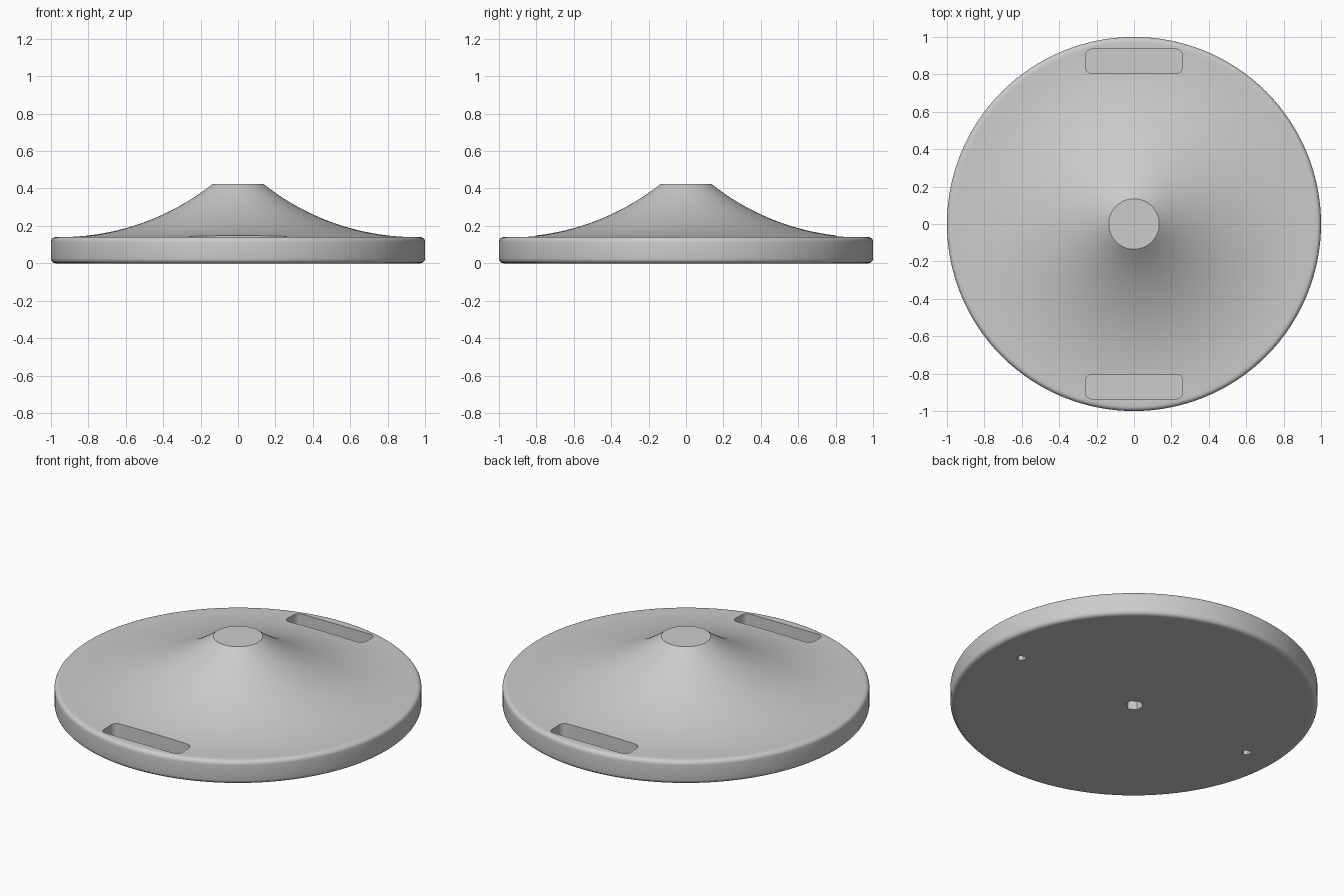
import bpy, bmesh
from math import sin, cos, pi, sqrt
from mathutils import Matrix

cube = bpy.data.objects.get("Cube")
if cube:
    bpy.data.objects.remove(cube, do_unlink=True)

RIM_Z, CAP_R, CAP_Z, FLARE_R, FILLET = 0.14, 0.135, 0.425, 0.95, 0.025

grey = bpy.data.materials.new("light grey")
grey.use_nodes = True
grey.diffuse_color = (0.6, 0.6, 0.6, 1)
grey.node_tree.nodes["Principled BSDF"].inputs["Base Color"].default_value = (0.6, 0.6, 0.6, 1)


def make_object(name, bm):
    bmesh.ops.recalc_face_normals(bm, faces=bm.faces)
    mesh = bpy.data.meshes.new(name)
    bm.to_mesh(mesh)
    bm.free()
    mesh.materials.append(grey)
    obj = bpy.data.objects.new(name, mesh)
    bpy.context.collection.objects.link(obj)
    return obj


def arc(cx, cz, radius, start, end, steps):
    return [(cx + radius * cos(start + (end - start) * i / steps),
             cz + radius * sin(start + (end - start) * i / steps)) for i in range(steps + 1)]


def lathe(name, profile, segments):
    bm = bmesh.new()
    rings = []
    for r, z in profile:
        rings.append([bm.verts.new((r * cos(2 * pi * i / segments), r * sin(2 * pi * i / segments), z))
                      for i in range(segments)])
    for a, b in zip(rings, rings[1:]):
        for i in range(segments):
            j = (i + 1) % segments
            bm.faces.new((a[i], a[j], b[j], b[i]))
    bm.faces.new(rings[0])
    bm.faces.new(rings[-1])
    return make_object(name, bm)


def slot_cutter(y, half_x=0.26, half_y=0.065, radius=0.035, floor=0.04):
    bm = bmesh.new()
    outline = []
    for k, (sx, sy) in enumerate(((1, 1), (-1, 1), (-1, -1), (1, -1))):
        outline += arc(sx * (half_x - radius), y + sy * (half_y - radius),
                       radius, k * pi / 2, (k + 1) * pi / 2, 6)
    face = bm.faces.new([bm.verts.new((px, py, floor)) for px, py in outline])
    top = bmesh.ops.extrude_face_region(bm, geom=[face])["geom"]
    bmesh.ops.translate(bm, vec=(0, 0, 0.3), verts=[v for v in top if isinstance(v, bmesh.types.BMVert)])
    return make_object("slot_cutter", bm)


def hole_cutter(x, radius, depth):
    bm = bmesh.new()
    bmesh.ops.create_cone(bm, cap_ends=True, segments=6, radius1=radius, radius2=radius,
                          depth=depth + 0.1, matrix=Matrix.Translation((x, 0, (depth - 0.1) / 2)))
    return make_object("hole_cutter", bm)


# Body: flat cap, concave flare, rounded rim and flat underside
run, rise = FLARE_R - CAP_R, CAP_Z - RIM_Z
bend = (run ** 2 + rise ** 2) / (2 * rise)
flare = []
for i in range(33):
    r = CAP_R + run * i / 32
    flare.append((r, RIM_Z + bend - sqrt(bend ** 2 - (FLARE_R - r) ** 2)))
edge = 1 - FILLET
profile = (flare
           + arc(edge, RIM_Z - FILLET, FILLET, pi / 2, 0, 5)
           + arc(edge, FILLET, FILLET, 0, -pi / 2, 5)
           + [(FLARE_R, 0)])
body = lathe("base_body", profile, 128)

# Pockets in the top, screw holes in the underside
cutters = [slot_cutter(0.87), slot_cutter(-0.87),
           hole_cutter(0, 0.05, 0.2), hole_cutter(0.8, 0.025, 0.08), hole_cutter(-0.8, 0.025, 0.08)]
bpy.ops.object.select_all(action="DESELECT")
bpy.context.view_layer.objects.active = body
body.select_set(True)
for cutter in cutters:
    mod = body.modifiers.new("cut", "BOOLEAN")
    mod.operation = "DIFFERENCE"
    mod.solver = "EXACT"
    mod.object = cutter
    bpy.ops.object.modifier_apply(modifier=mod.name)
    bpy.data.objects.remove(cutter, do_unlink=True)

bpy.ops.object.shade_smooth_by_angle(angle=pi / 6)
